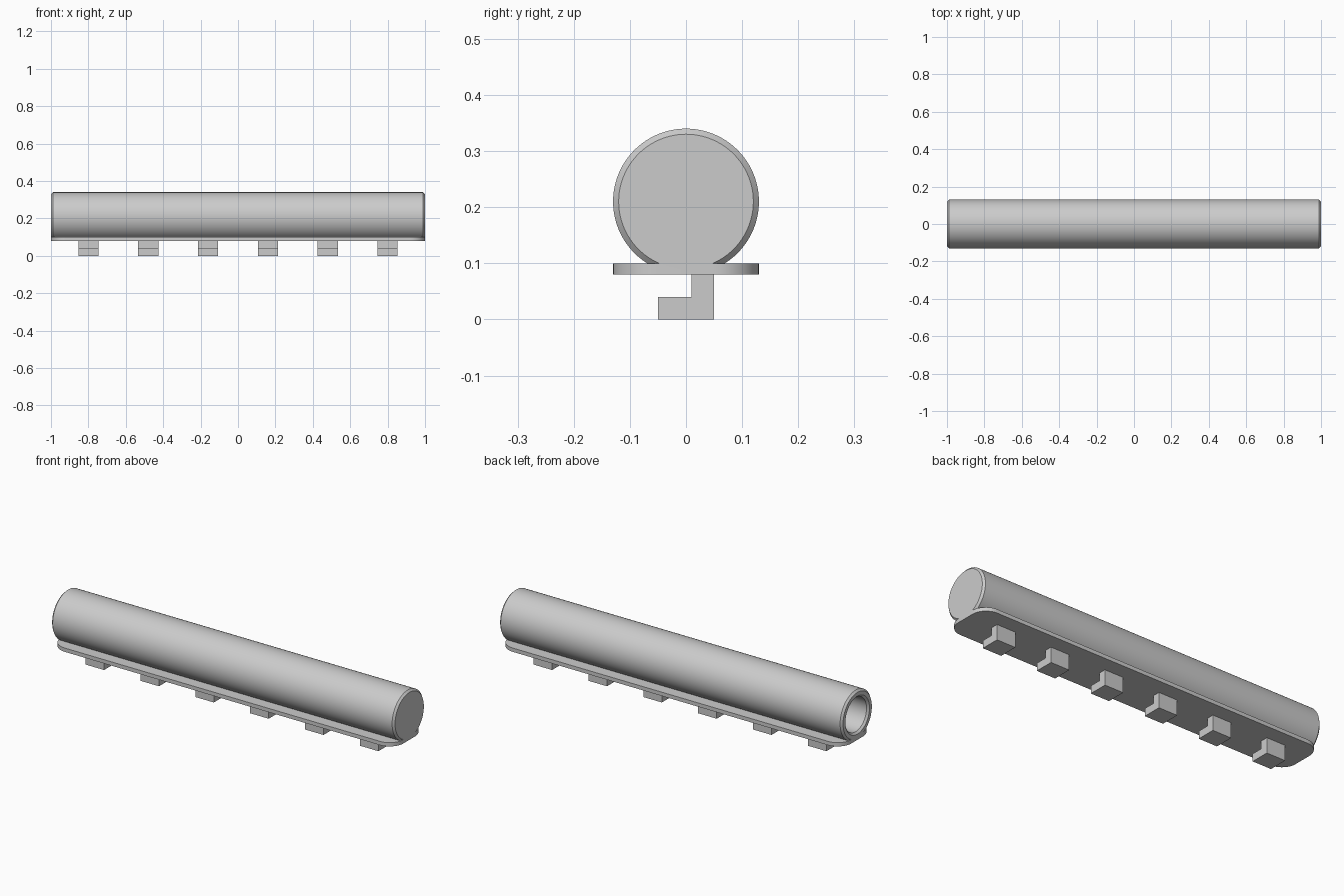
import bpy, bmesh
from math import cos, sin, pi

if "Cube" in bpy.data.objects:
    bpy.data.objects.remove(bpy.data.objects["Cube"])


def make_object(name, bm, smooth=False):
    bmesh.ops.recalc_face_normals(bm, faces=bm.faces[:])
    mesh = bpy.data.meshes.new(name)
    bm.to_mesh(mesh)
    bm.free()
    ob = bpy.data.objects.new(name, mesh)
    bpy.context.collection.objects.link(ob)
    if smooth:
        bpy.ops.object.select_all(action='DESELECT')
        bpy.context.view_layer.objects.active = ob
        ob.select_set(True)
        bpy.ops.object.shade_smooth_by_angle(angle=0.5)
    return ob


def prism(name, points, depth, smooth=False):
    """Extrude a closed 3D outline along the depth vector."""
    bm = bmesh.new()
    face = bm.faces.new([bm.verts.new(p) for p in points])
    ext = bmesh.ops.extrude_face_region(bm, geom=[face], use_keep_orig=True)
    moved = [g for g in ext['geom'] if isinstance(g, bmesh.types.BMVert)]
    bmesh.ops.translate(bm, verts=moved, vec=depth)
    return make_object(name, bm, smooth)


# Tube: (x, radius) profile from closed end to the floor of the bore
profile = [(1, 0.12), (0.99, 0.13), (-0.99, 0.13), (-1, 0.12),
           (-1, 0.10), (-0.99, 0.09), (0.9, 0.09)]
SEG = 96
bm = bmesh.new()
rings = [[bm.verts.new((x, r * cos(2 * pi * i / SEG), 0.21 + r * sin(2 * pi * i / SEG)))
          for i in range(SEG)] for x, r in profile]
for a, b in zip(rings, rings[1:]):
    for i in range(SEG):
        j = (i + 1) % SEG
        bm.faces.new((a[i], a[j], b[j], b[i]))
bm.faces.new(rings[0])
bm.faces.new(rings[-1])
make_object("tube", bm, True)

# Base plate with rounded corners
R, STEPS = 0.08, 12
outline = []
for k, (sx, sy) in enumerate([(1, 1), (-1, 1), (-1, -1), (1, -1)]):
    for i in range(STEPS + 1):
        t = pi / 2 * (k + i / STEPS)
        outline.append((sx * (1 - R) + R * cos(t), sy * (0.13 - R) + R * sin(t), 0.08))
prism("base_plate", outline, (0, 0, 0.02), True)

# Row of L-shaped mounting hooks
hook = [(-0.05, 0), (0.05, 0), (0.05, 0.08), (0.01, 0.08), (0.01, 0.04), (-0.05, 0.04)]
for n in range(6):
    x = -0.8 + 0.32 * n
    prism(f"mounting_hook_{n + 1}", [(x - 0.054, y, z) for y, z in hook], (0.108, 0, 0))
